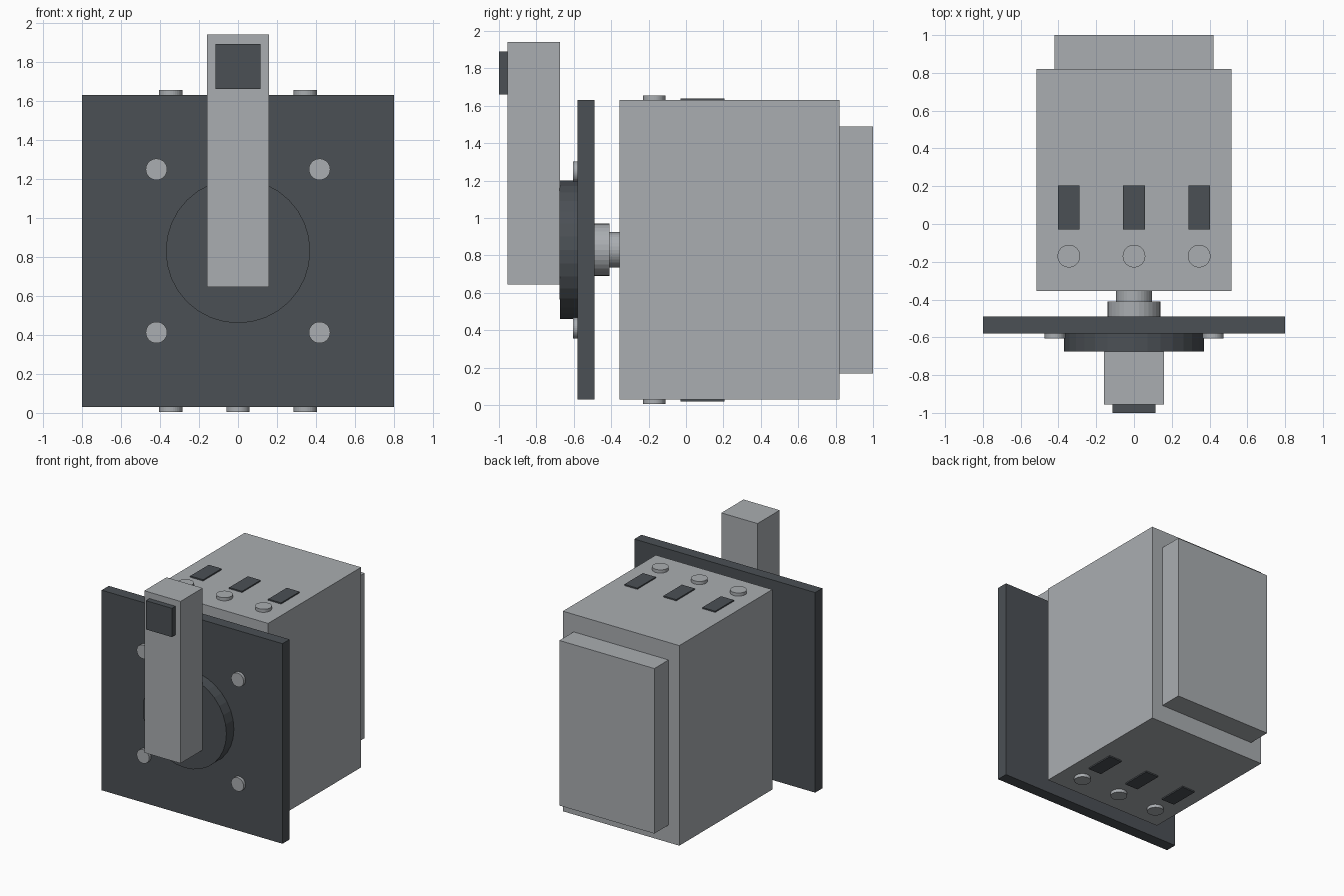
import bpy
import math

cube = bpy.data.objects.get("Cube")
if cube:
    bpy.data.objects.remove(cube, do_unlink=True)


def material(name, rgb):
    mat = bpy.data.materials.new(name)
    mat.use_nodes = True
    mat.diffuse_color = (*rgb, 1)
    mat.node_tree.nodes["Principled BSDF"].inputs["Base Color"].default_value = (*rgb, 1)
    return mat


light = material("light grey", (0.40, 0.42, 0.44))
dark = material("dark grey", (0.07, 0.08, 0.09))


def box(name, mat, x, y, z):
    """Box spanning the given (low, high) ranges."""
    spans = (x, y, z)
    bpy.ops.mesh.primitive_cube_add(size=1, location=[(a + b) / 2 for a, b in spans])
    obj = bpy.context.object
    obj.name = name
    obj.scale = [b - a for a, b in spans]
    bpy.ops.object.transform_apply(location=False, rotation=False, scale=True)
    obj.data.materials.append(mat)
    return obj


def disc(name, mat, radius, centre, depth, along_y=False):
    """Cylinder standing upright, or lying along the depth axis."""
    tilt = (math.pi / 2, 0, 0) if along_y else (0, 0, 0)
    bpy.ops.mesh.primitive_cylinder_add(vertices=32, radius=radius, depth=depth,
                                        location=centre, rotation=tilt)
    obj = bpy.context.object
    obj.name = name
    obj.data.materials.append(mat)
    return obj


AXIS_Z = 0.83          # height of the rotary shaft
BASE, TOP = 0.03, 1.63  # housing bottom and top

# Switch housing and rear cover
box("housing", light, (-0.515, 0.515), (-0.355, 0.82), (BASE, TOP))
box("rear_cover", light, (-0.42, 0.42), (0.82, 1.0), (0.17, 1.49))

# Shaft between housing and mounting plate
disc("shaft", light, 0.095, (0, -0.385, AXIS_Z), 0.07, True)
disc("shaft_collar", light, 0.14, (0, -0.45, AXIS_Z), 0.08, True)

# Mounting plate with rotary dial, handle and handle marker
box("mounting_plate", dark, (-0.8, 0.8), (-0.58, -0.49), (BASE, TOP))
disc("dial", dark, 0.37, (0, -0.6275, AXIS_Z), 0.095, True)
box("handle", light, (-0.16, 0.16), (-0.955, -0.675), (0.645, 1.94))
box("handle_marker", dark, (-0.115, 0.115), (-1.0, -0.955), (1.66, 1.89))

# Four plate screws
for side, label in ((1, "left"), (-1, "right")):
    for level, height in ((1, "upper"), (-1, "lower")):
        disc(f"plate_screw_{height}_{label}", light, 0.055,
             (side * 0.418, -0.592, AXIS_Z + level * 0.418), 0.026, True)

# Rows of terminals and terminal screws on the top and bottom
for end, z, out in (("top", TOP, 1), ("bottom", BASE, -1)):
    for x, label in ((-0.345, "right"), (0, "middle"), (0.345, "left")):
        box(f"terminal_{end}_{label}", dark, (x - 0.057, x + 0.057), (-0.03, 0.205),
            sorted((z, z + out * 0.01)))
        disc(f"terminal_screw_{end}_{label}", light, 0.06,
             (x, -0.17, z + out * 0.0125), 0.025)
